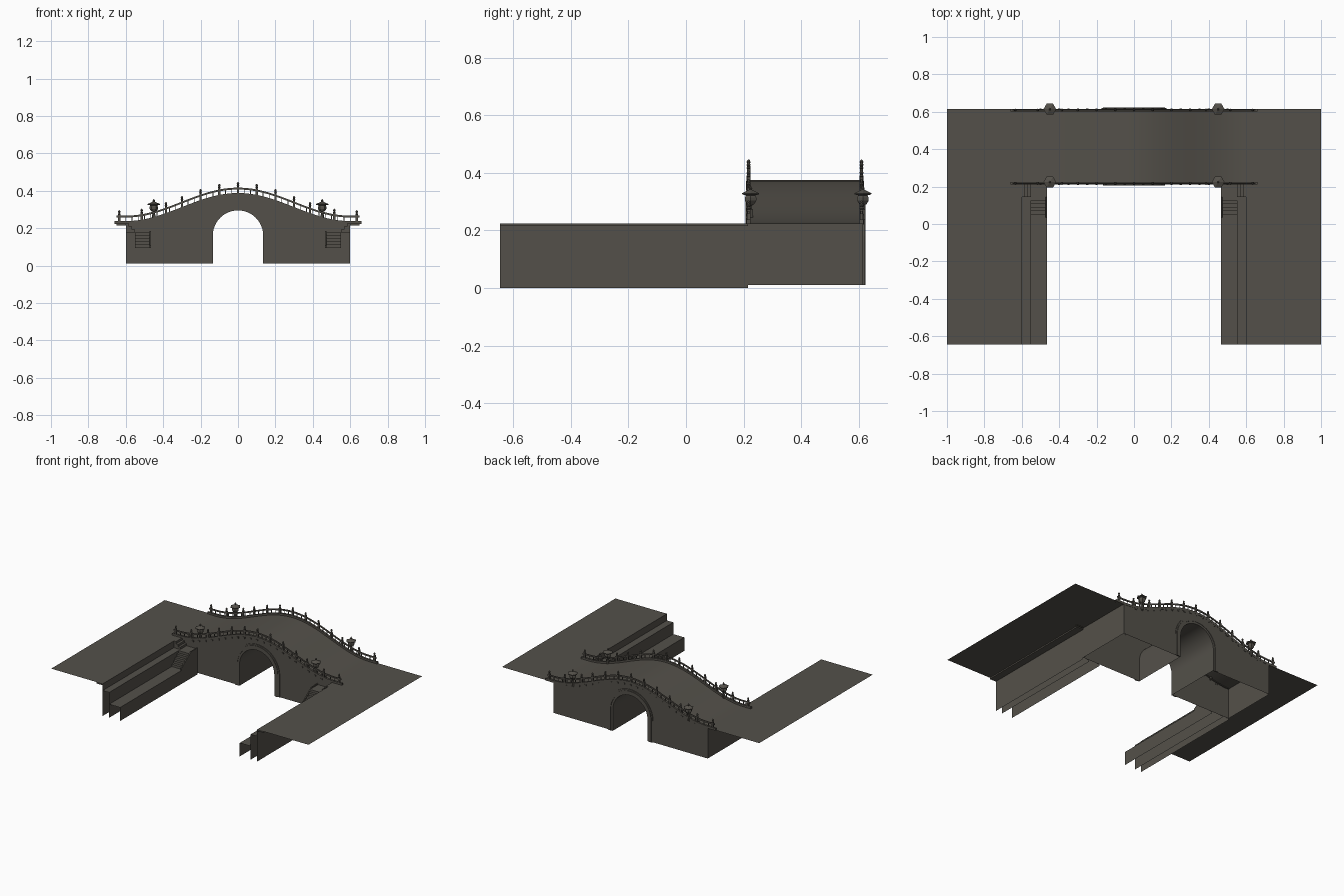
import bpy, bmesh, math

if "Cube" in bpy.data.objects:
    bpy.data.objects.remove(bpy.data.objects["Cube"])

stone = bpy.data.materials.new("dark_stone")
stone.diffuse_color = (0.088, 0.081, 0.068, 1)
stone.use_nodes = True
stone.node_tree.nodes["Principled BSDF"].inputs["Base Color"].default_value = stone.diffuse_color

Y0, Y1 = 0.215, 0.615          # bridge front and back faces
RAILS = (0.217, 0.609)         # centre lines of the two railings


def finish(name, bm, fix=True):
    if fix:
        bmesh.ops.recalc_face_normals(bm, faces=bm.faces)
    me = bpy.data.meshes.new(name)
    bm.to_mesh(me)
    bm.free()
    me.materials.append(stone)
    ob = bpy.data.objects.new(name, me)
    bpy.context.collection.objects.link(ob)
    return ob


def add_prism(bm, pts, axis, a, b):
    """Extrude a 2D outline along x or y (outline is the other axis and z)."""
    def place(p, t):
        return (t, p[0], p[1]) if axis == "x" else (p[0], t, p[1])
    va = [bm.verts.new(place(p, a)) for p in pts]
    vb = [bm.verts.new(place(p, b)) for p in pts]
    n = len(pts)
    bm.faces.new(va)
    bm.faces.new(vb[::-1])
    for i in range(n):
        j = (i + 1) % n
        bm.faces.new((va[j], va[i], vb[i], vb[j]))


def add_box(bm, x0, x1, y0, y1, z0, z1):
    add_prism(bm, [(x0, z0), (x1, z0), (x1, z1), (x0, z1)], "y", y0, y1)


def add_lathe(bm, profile, x, y, z, sides):
    rings = []
    for r, h in profile:
        rings.append([bm.verts.new((x + r * math.cos(2 * math.pi * k / sides),
                                    y + r * math.sin(2 * math.pi * k / sides), z + h))
                      for k in range(sides)])
    for lo, hi in zip(rings, rings[1:]):
        for k in range(sides):
            m = (k + 1) % sides
            bm.faces.new((lo[k], lo[m], hi[m], hi[k]))
    bm.faces.new(rings[0][::-1])
    bm.faces.new(rings[-1])


def deck(x):
    """Height of the humped walkway."""
    if abs(x) >= 0.6:
        return 0.225
    return 0.225 + 0.075 * (1 + math.cos(math.pi * x / 0.6))


def arch(r, steps=24):
    """Round-headed arch outline from right foot to left foot."""
    pts = [(r * math.cos(math.pi * i / steps), 0.16 + r * math.sin(math.pi * i / steps))
           for i in range(steps + 1)]
    return [(r, 0.01)] + pts + [(-r, 0.01)]


# bridge body with arched opening, open underneath
bm = bmesh.new()
top = [(-0.6 + 1.2 * i / 40, deck(-0.6 + 1.2 * i / 40)) for i in range(41)]
add_prism(bm, [(-0.6, 0.01)] + top + [(0.6, 0.01)] + arch(0.135), "y", Y0, Y1)
bmesh.ops.recalc_face_normals(bm, faces=bm.faces)
bmesh.ops.delete(bm, geom=[f for f in bm.faces if f.calc_center_median().z < 0.011],
                 context="FACES")
body = finish("bridge_body", bm, fix=False)

# stepped arch surrounds on both faces
bm = bmesh.new()
for yf, d in ((Y0, -1), (Y1, 1)):
    for r0, r1, depth in ((0.135, 0.150, 0.005), (0.150, 0.165, 0.008), (0.165, 0.175, 0.004)):
        a, b = sorted((yf, yf + d * depth))
        add_prism(bm, arch(r1) + arch(r0)[::-1], "y", a, b)
finish("arch_surround", bm)


def add_band(bm, y, w, z0, z1, xe):
    xs = [-xe + 2 * xe * i / 48 for i in range(49)]
    add_prism(bm, [(x, deck(x) + z0) for x in xs] + [(x, deck(x) + z1) for x in xs[::-1]],
              "y", y - w, y + w)


# railings: kerb, handrail, corbels, balusters and posts with finials
kerb, rail, corbels, posts = (bmesh.new() for _ in range(4))
POST_X = [0, 0.1, 0.2, 0.3, 0.385, 0.515, 0.635]
POST_X = [-x for x in POST_X[:0:-1]] + POST_X
FINIAL = [(0.004, 0.048), (0.008, 0.052), (0.004, 0.056), (0.007, 0.062), (0.005, 0.068), (0.001, 0.072)]
for y in RAILS:
    add_band(kerb, y, 0.007, -0.003, 0.013, 0.66)
    add_band(rail, y, 0.003, 0.032, 0.042, 0.65)
    for i in range(-10, 11):
        x = i * 0.05
        side = -1 if y < 0.4 else 1
        a, b = sorted((y, y + side * 0.009))
        add_box(corbels, x - 0.006, x + 0.006, a, b, deck(x) - 0.014, deck(x) - 0.003)
    for i in range(-19, 20):
        x = i / 30
        add_box(rail, x - 0.002, x + 0.002, y - 0.002, y + 0.002, deck(x) + 0.01, deck(x) + 0.034)
    for x in POST_X:
        z = deck(x)
        add_box(posts, x - 0.006, x + 0.006, y - 0.006, y + 0.006, z, z + 0.048)
        add_lathe(posts, FINIAL, x, y, z, 8)
finish("railing_kerb", kerb)
finish("handrail", rail)
finish("kerb_corbels", corbels)
finish("railing_posts", posts)

# four hexagonal stone lanterns
bm = bmesh.new()
LANTERN = [(0.010, 0.238), (0.010, 0.272), (0.006, 0.275), (0.006, 0.287), (0.015, 0.292),
           (0.023, 0.304), (0.023, 0.314), (0.018, 0.322), (0.033, 0.325), (0.034, 0.329),
           (0.014, 0.338), (0.005, 0.342), (0.007, 0.347), (0.001, 0.356)]
for y in (0.224, 0.614):
    for x in (-0.45, 0.45):
        add_lathe(bm, LANTERN, x, y, 0, 6)
finish("lanterns", bm)

# banks, made for the right side and mirrored for the left
FRONT, LOW, MID, GROUND = -0.645, 0.095, 0.178, 0.225
for s, side in ((-1, "left"), (1, "right")):
    def strip(bm, x0, z0, x1, z1, y0, y1):
        v = [bm.verts.new(p) for p in ((s * x0, y0, z0), (s * x1, y0, z1),
                                       (s * x1, y1, z1), (s * x0, y1, z0))]
        f = bm.faces.new(v)
        f.normal_update()
        # tops face up, walls face the canal
        want = f.normal.z if x0 != x1 else -s * f.normal.x
        if want < 0:
            f.normal_flip()

    bm = bmesh.new()
    strip(bm, 0.6, GROUND, 1.0, GROUND, FRONT, Y1)
    finish(side + "_ground", bm, fix=False)

    bm = bmesh.new()
    strip(bm, 0.6, 0, 0.6, GROUND, FRONT, Y0)
    strip(bm, 0.55, 0, 0.55, MID, FRONT, Y0)
    strip(bm, 0.465, 0, 0.465, LOW, FRONT, Y0)
    strip(bm, 0.55, MID, 0.6, MID, FRONT, Y0)
    strip(bm, 0.465, LOW, 0.55, LOW, FRONT, Y0)
    finish(side + "_terrace_walls", bm, fix=False)

    # thin coping under the ground edge
    bm = bmesh.new()
    a, b = sorted((s * 0.6, s * 0.65))
    add_box(bm, a, b, FRONT, Y0, GROUND - 0.01, GROUND - 0.001)
    finish(side + "_coping", bm)

    # lower stair, rising towards the bridge to a landing
    n = 5
    prof = [(Y0, LOW), (0.05, LOW)]
    for i in range(n):
        z = LOW + (MID - LOW) * (i + 1) / n
        prof += [(0.05 + 0.095 * i / n, z), (0.05 + 0.095 * (i + 1) / n, z)]
    prof += [(Y0, MID)]
    bm = bmesh.new()
    a, b = sorted((s * 0.472, s * 0.55))
    add_prism(bm, prof, "x", a, b)
    finish(side + "_lower_stair", bm)

    # sloped side wall of the stair
    bm = bmesh.new()
    a, b = sorted((s * 0.465, s * 0.472))
    add_prism(bm, [(0.035, LOW), (Y0, LOW), (Y0, MID + 0.008), (0.145, MID + 0.008),
                   (0.035, LOW + 0.012)], "x", a, b)
    finish(side + "_stair_wall", bm)

    # upper stair, rising from the landing to the ground
    bm = bmesh.new()
    for i in range(3):
        a, b = sorted((s * (0.55 + 0.05 * i / 3), s * 0.6))
        z = MID + (GROUND - MID) * i / 3
        add_box(bm, a, b, 0.145, Y0, z, z + (GROUND - MID) / 3)
    finish(side + "_upper_stair", bm)

# smooth the curved deck and vault, keep hard edges
bpy.ops.object.select_all(action="DESELECT")
body.select_set(True)
bpy.context.view_layer.objects.active = body
bpy.ops.object.shade_smooth_by_angle(angle=math.radians(30))
